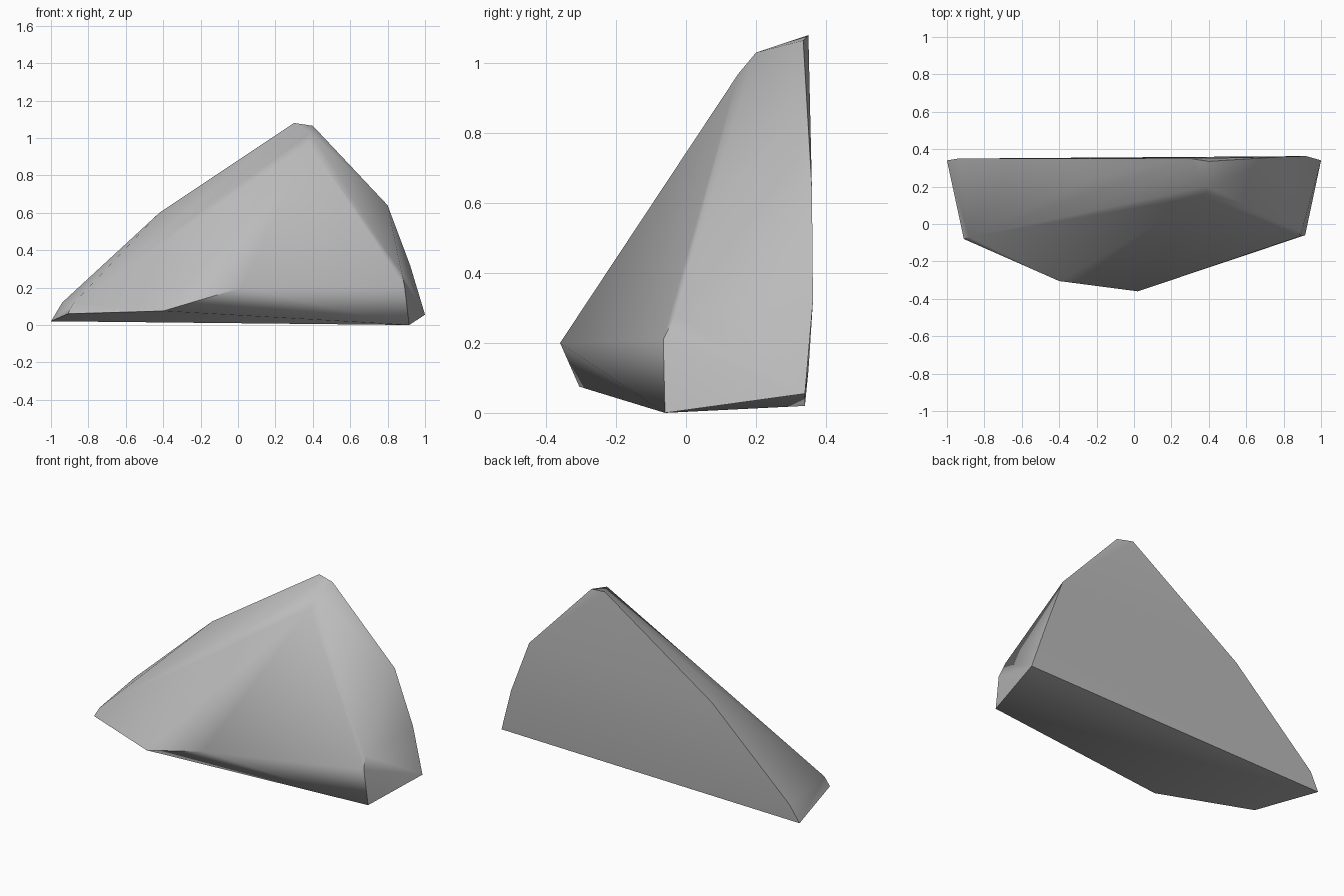
import bpy
import bmesh
import math

cube = bpy.data.objects.get("Cube")
if cube:
    bpy.data.objects.remove(cube, do_unlink=True)

stone = bpy.data.materials.new("stone_grey")
stone.use_nodes = True
colour = (0.5, 0.5, 0.5, 1)
stone.diffuse_color = colour
stone.node_tree.nodes["Principled BSDF"].inputs["Base Color"].default_value = colour

# Flat back outline of the boulder
back_corners = [
    (-1, 0.34, 0.02), (-0.94, 0.35, 0.12), (-0.42, 0.35, 0.60), (0.30, 0.35, 1.08),
    (0.80, 0.36, 0.64), (0.92, 0.363, 0.32), (1, 0.34, 0.055),
]
# Summit, shoulder ridge and jutting front foot
front_corners = [
    (0.40, 0.335, 1.065), (0.39, 0.20, 1.03), (0.38, 0.15, 0.97), (-0.24, 0.24, 0.69),
    (-0.91, -0.08, 0.06), (-0.88, -0.07, 0.115), (-0.40, -0.305, 0.075),
    (0.02, -0.36, 0.20), (0.915, -0.06, 0), (0.89, -0.065, 0.21), (0.875, -0.03, 0.28),
]

# Chiselled boulder wrapped around its corners
bm = bmesh.new()
for corner in back_corners + front_corners:
    bm.verts.new(corner)
hull = bmesh.ops.convex_hull(bm, input=bm.verts)
loose = [v for v in bm.verts if not v.link_faces]
bmesh.ops.delete(bm, geom=loose, context='VERTS')
bmesh.ops.recalc_face_normals(bm, faces=bm.faces)

mesh = bpy.data.meshes.new("boulder")
bm.to_mesh(mesh)
bm.free()
mesh.materials.append(stone)
boulder = bpy.data.objects.new("boulder", mesh)
bpy.context.collection.objects.link(boulder)

# Soft facets with crisp main edges
bpy.ops.object.select_all(action='DESELECT')
boulder.select_set(True)
bpy.context.view_layer.objects.active = boulder
bpy.ops.object.shade_smooth_by_angle(angle=math.radians(50))
